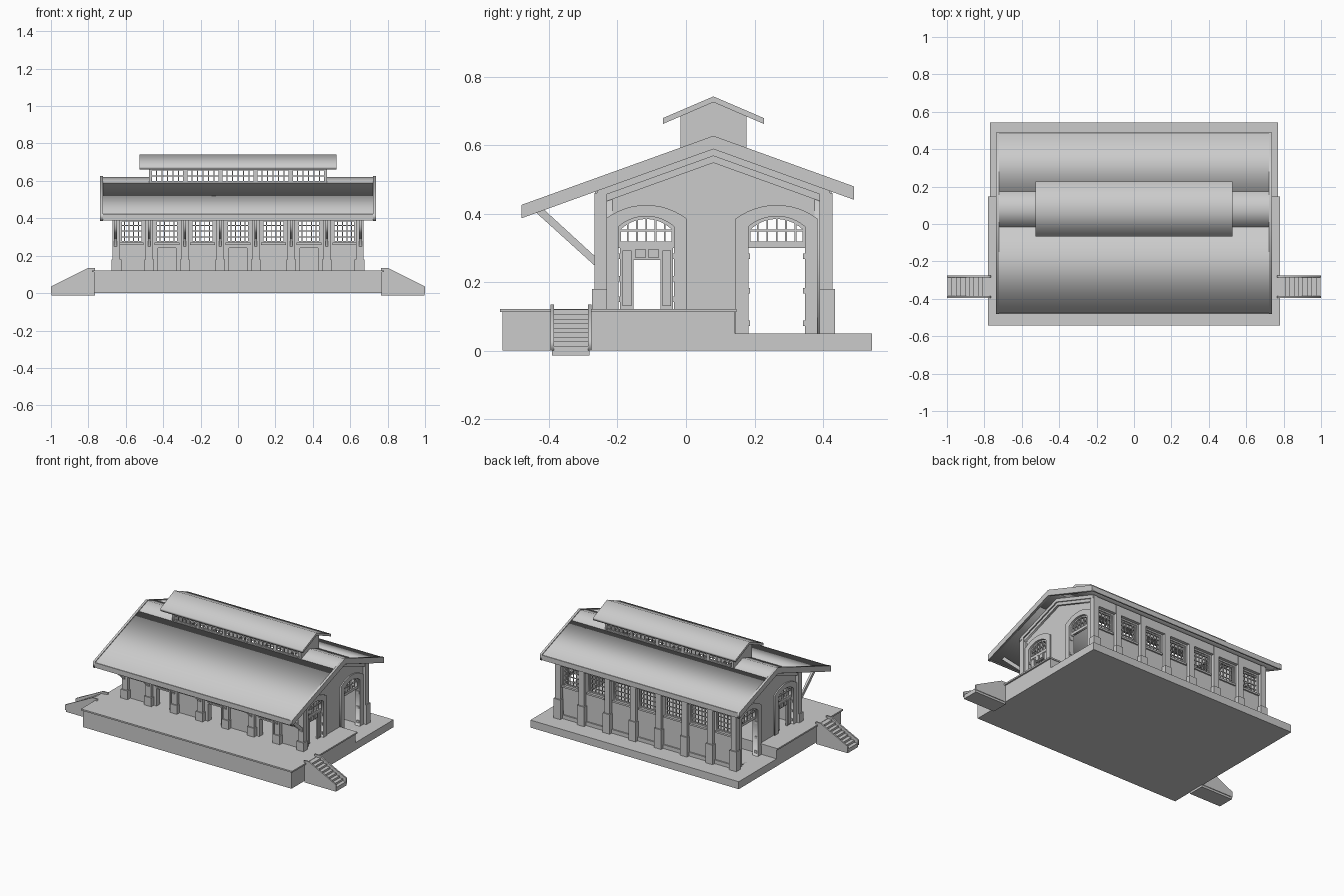
import bpy, bmesh, math
from mathutils import Matrix

if "Cube" in bpy.data.objects:
    bpy.data.objects.remove(bpy.data.objects["Cube"])

CY = 0.08           # ridge line
SLOPE = 0.36        # main roof pitch
AX_X = Matrix(((0, 0, 1, 0), (1, 0, 0, 0), (0, 1, 0, 0), (0, 0, 0, 1)))    # (y,z) extruded along x
AX_Y = Matrix(((1, 0, 0, 0), (0, 0, -1, 0), (0, 1, 0, 0), (0, 0, 0, 1)))   # (x,z) extruded along y


def add(name, bm):
    bmesh.ops.recalc_face_normals(bm, faces=bm.faces)
    me = bpy.data.meshes.new(name)
    bm.to_mesh(me)
    bm.free()
    ob = bpy.data.objects.new(name, me)
    bpy.context.collection.objects.link(ob)
    return ob


def boxes(name, items):
    """One object made of boxes (x0,x1,y0,y1,z0,z1)."""
    bm = bmesh.new()
    for x0, x1, y0, y1, z0, z1 in items:
        m = Matrix.Translation(((x0 + x1) / 2, (y0 + y1) / 2, (z0 + z1) / 2)) @ \
            Matrix.Diagonal((abs(x1 - x0), abs(y1 - y0), abs(z1 - z0), 1))
        bmesh.ops.create_cube(bm, size=1, matrix=m)
    return add(name, bm)


def plate(name, outlines, axis, a, b):
    """Flat outline (later outlines are holes) extruded from a to b along x or y."""
    cu = bpy.data.curves.new(name, 'CURVE')
    cu.dimensions, cu.fill_mode, cu.extrude = '2D', 'BOTH', abs(b - a) / 2
    for pts in outlines:
        sp = cu.splines.new('POLY')
        sp.points.add(len(pts) - 1)
        for p, (u, v) in zip(sp.points, pts):
            p.co = (u, v, 0, 1)
        sp.use_cyclic_u = True
    tmp = bpy.data.objects.new(name + "_tmp", cu)
    bpy.context.collection.objects.link(tmp)
    dg = bpy.context.evaluated_depsgraph_get()
    me = bpy.data.meshes.new_from_object(tmp.evaluated_get(dg))
    mid = (a + b) / 2
    shift = (mid, 0, 0) if axis is AX_X else (0, mid, 0)
    me.transform(Matrix.Translation(shift) @ axis)
    bm = bmesh.new()
    bm.from_mesh(me)
    bmesh.ops.remove_doubles(bm, verts=bm.verts, dist=1e-5)
    bpy.data.objects.remove(tmp)
    bpy.data.curves.remove(cu)
    bpy.data.meshes.remove(me)
    return add(name, bm)


def rect(u0, u1, v0, v1):
    return [(u0, v0), (u1, v0), (u1, v1), (u0, v1)]


def arch(u0, u1, zb, zs, zt, n=12):
    """Opening with upright sides and a segmental arch head."""
    w, h, c = (u1 - u0) / 2, zt - zs, (u0 + u1) / 2
    r = (w * w + h * h) / (2 * h)
    t = math.asin(w / r)
    head = [(c + r * math.sin(t - 2 * t * i / n), zt - r + r * math.cos(t - 2 * t * i / n))
            for i in range(n + 1)]
    return [(u0, zb), (u1, zb)] + head


def slope_pts(d0, d1, top, thick, slope, side):
    """Roof slab section between distances d0 and d1 from the ridge."""
    return [(CY + side * d0, top - slope * d0), (CY + side * d1, top - slope * d1),
            (CY + side * d1, top - slope * d1 - thick), (CY + side * d0, top - slope * d0 - thick)]


def chevron(df, db, top, thick, slope):
    return [(CY - df, top - slope * df), (CY, top), (CY + db, top - slope * db),
            (CY + db, top - slope * db - thick), (CY, top - thick), (CY - df, top - slope * df - thick)]


def lattice(x0, x1, z0, z1, y, nx, nz, t=0.005, f=0.008):
    """Frame and glazing bars of a rectangular window."""
    k = 0.005
    out = [(x0, x0 + f, y - k, y + k, z0, z1), (x1 - f, x1, y - k, y + k, z0, z1),
           (x0, x1, y - k, y + k, z0, z0 + f), (x0, x1, y - k, y + k, z1 - f, z1)]
    for i in range(1, nx):
        c = x0 + (x1 - x0) * i / nx
        out.append((c - t / 2, c + t / 2, y - .003, y + .003, z0, z1))
    for i in range(1, nz):
        c = z0 + (z1 - z0) * i / nz
        out.append((x0, x1, y - .003, y + .003, c - t / 2, c + t / 2))
    return out


# Base slab, loading platform and its coping
boxes("low_base", [(-.77, .77, -.53, .543, 0, .05)])
boxes("loading_platform", [(-.77, .77, -.535, .143, 0, .112)])
boxes("platform_coping", [(-.78, .78, -.543, .147, .112, .122)])

# Long walls: bays with windows, pilasters, bands, sills
bays = [-.57 + .19 * i for i in range(7)]
piers = [-.665 + .19 * i for i in range(8)]
win = (.27, .392)
for side, label in ((-1, "front"), (1, "back")):
    y = lambda d: CY + side * d
    floor = .12 if side < 0 else .05
    holes = [rect(c - .062, c + .062, *win) for c in bays]
    if side < 0:
        holes += [rect(bays[i] - .054, bays[i] + .054, floor, .245) for i in (1, 3, 5)]
    plate(label + "_wall", [rect(-.65, .65, .03, .475)] + holes, AX_Y, y(.295), y(.325))
    bars, trim, pil = [], [], []
    for i, c in enumerate(bays):
        bars += lattice(c - .062, c + .062, *win, y(.312), 5, 4)
        trim.append((c - .066, c + .066, y(.32), y(.335), .258, .27))
        if side < 0 and i in (1, 3, 5):
            for s in (-1, 1):
                trim.append((c + s * .048, c + s * .056, y(.29), y(.329), floor, .248))
            trim.append((c - .056, c + .056, y(.29), y(.329), .24, .249))
    for p in piers:
        p = max(-.65, min(.65, p))
        pil.append((p - .02, p + .02, y(.31), y(.347), .04, .46))
        pil.append((p - .026, p + .026, y(.31), y(.355), .04, .18))
    trim.append((-.665, .665, y(.31), y(.345), .402, .462))
    trim.append((-.66, .66, y(.31), y(.334), .04, floor + .025)) if side > 0 else None
    boxes(label + "_window_bars", bars)
    boxes(label + "_wall_trim", trim)
    boxes(label + "_pilasters", pil)

# Struts carrying the deep front eave
for i, p in enumerate(piers):
    p = max(-.655, min(.655, p))
    plate("eave_strut_%d" % i, [[(-.26, .242), (-.26, .27), (-.415, .412), (-.44, .405)]],
          AX_X, p - .007, p + .007)

# Gable ends with arched doorways
doors = [(-.197, -.035, .12), (.182, .347, .05)]
house = lambda w, e, top: [(CY - w, e), (CY + w, e), (CY + w, top - SLOPE * w), (CY, top), (CY - w, top - SLOPE * w)]
for s, label in ((-1, "left"), (1, "right")):
    plate(label + "_gable_wall", [house(.325, .03, .59)] + [arch(a, b, f, .362, .392) for a, b, f in doors],
          AX_X, s * .62, s * .65)
    plate(label + "_gable_frame", [house(.345, .03, .59), house(.318, .04, .548)], AX_X, s * .645, s * .664)
    plate(label + "_gable_moulding", [chevron(.34, .34, .59, .022, SLOPE)], AX_X, s * .65, s * .672)
    bars = []
    for k, (a, b, f) in enumerate(doors):
        x0, x1 = s * .63, s * .64
        plate("%s_arch_surround_%d" % (label, k),
              [arch(a - .037, b + .037, f - .01, .385, .425), arch(a, b, f - .005, .362, .392)],
              AX_X, s * .645, s * .658)
        plate("%s_arch_window_frame_%d" % (label, k),
              [arch(a - .002, b + .002, .30, .363, .394), arch(a + .007, b - .007, .318, .354, .384)],
              AX_X, s * .627, s * .643)
        for i in range(1, 6):
            c = a + (b - a) * i / 6
            bars.append((x0, x1, c - .0025, c + .0025, .31, .389))
        bars.append((x0, x1, a, b, .347, .353))
        for e in (a, b):    # hinges
            for z in (f + .03, (f + .3) / 2, .275):
                bars.append((s * .636, s * .654, e - .005, e + .005, z - .008, z + .008))
    boxes(label + "_gable_bars_and_hinges", bars)
    # Partly folded leaves of the platform door, with raised panels
    boxes(label + "_door_leaves", [
        (s * .628, s * .64, -.192, -.153, .122, .3), (s * .628, s * .64, -.074, -.038, .122, .3),
        (s * .628, s * .64, -.154, -.073, .264, .302),
        (s * .625, s * .645, -.186, -.159, .13, .292), (s * .625, s * .645, -.068, -.044, .13, .292),
        (s * .625, s * .645, -.147, -.118, .27, .297), (s * .625, s * .645, -.109, -.08, .27, .297)])

# Main roof, open beneath the raised ridge vent
plate("front_roof_slope", [slope_pts(.095, .558, .622, .03, SLOPE, -1)], AX_X, -.73, .73)
plate("back_roof_slope", [slope_pts(.095, .408, .622, .03, SLOPE, 1)], AX_X, -.73, .73)
for s, label in ((-1, "left"), (1, "right")):
    plate(label + "_ridge_cap", [chevron(.095, .095, .622, .03, SLOPE)], AX_X, s * .465, s * .73)
    plate(label + "_verge_board", [chevron(.56, .41, .627, .039, SLOPE)], AX_X, s * .722, s * .737)
boxes("eave_boards", [(-.735, .735, -.48, -.471, .389, .422), (-.735, .735, .481, .49, .443, .476)])

# Raised ridge vent with continuous glazing
panes = [(-.47 + .188 * i + .006, -.47 + .188 * (i + 1) - .006) for i in range(5)]
for side, label in ((-1, "front"), (1, "back")):
    plate(label + "_vent_wall", [rect(-.475, .475, .565, .688)] + [rect(a, b, .594, .66) for a, b in panes],
          AX_Y, CY + side * .08, CY + side * .096)
    bars = []
    for a, b in panes:
        bars += lattice(a, b, .594, .66, CY + side * .088, 6, 2, .005, .005)
    boxes(label + "_vent_bars", bars)
for s, label in ((-1, "left"), (1, "right")):
    plate(label + "_vent_end", [[(CY - .096, .56), (CY + .096, .56), (CY + .096, .688), (CY, .728), (CY - .096, .688)]],
          AX_X, s * .46, s * .476)
plate("vent_roof", [chevron(.147, .147, .742, .017, .43)], AX_X, -.527, .527)

# Platform steps at both ends
for s, label in ((-1, "left"), (1, "right")):
    for k, y in enumerate((-.391, -.281)):
        plate("%s_step_side_%d" % (label, k),
              [[(s * .765, 0), (s * 1, 0), (s * 1, .035), (s * .8, .135), (s * .765, .135)]], AX_Y, y - .005, y + .005)
    boxes(label + "_steps", [(s * (.765 + .0), s * (.81 + .0235 * i), -.391, -.281,
                              .106 - .0133 * i - .0133, .12 - .0133 * i - .0005) for i in range(9)])
